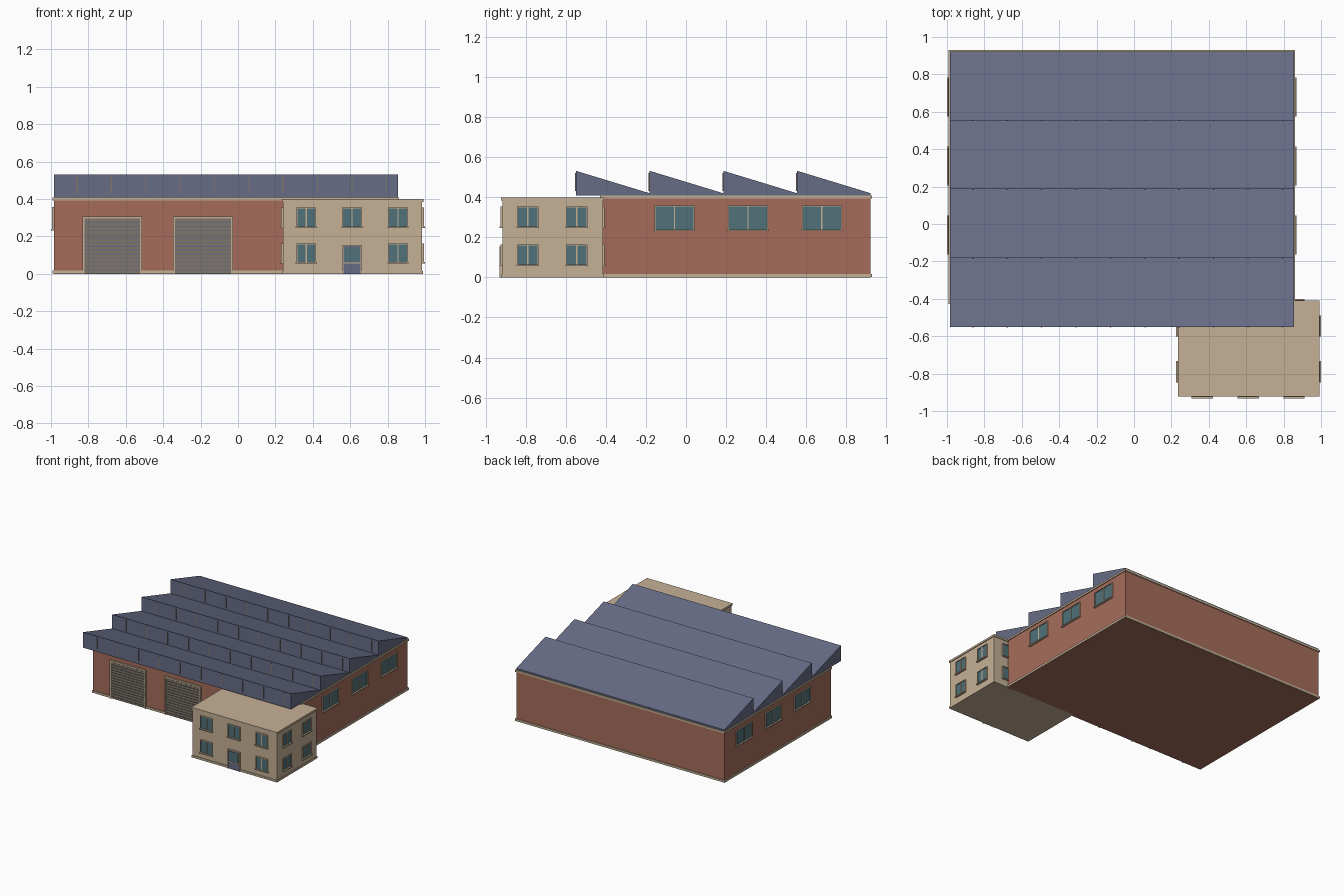
import bpy, bmesh, math
from mathutils import Matrix, Vector

if "Cube" in bpy.data.objects:
    bpy.data.objects.remove(bpy.data.objects["Cube"])


def material(name, rgb):
    m = bpy.data.materials.new(name)
    m.diffuse_color = (*rgb, 1)
    m.use_nodes = True
    m.node_tree.nodes["Principled BSDF"].inputs["Base Color"].default_value = m.diffuse_color
    return m


BRICK = material("brick", (0.38, 0.152, 0.105))
STONE = material("tan stone", (0.56, 0.44, 0.305))
SLATE = material("slate blue", (0.136, 0.15, 0.235))
GLASS = material("teal glass", (0.08, 0.165, 0.19))
METAL = material("grey brown metal", (0.215, 0.18, 0.14))


def boxes(name, mat, spans, frame=Matrix()):
    """One object made of boxes (x0, x1, y0, y1, z0, z1), placed by frame."""
    bm = bmesh.new()
    for x0, x1, y0, y1, z0, z1 in spans:
        place = (Matrix.Translation(((x0 + x1) / 2, (y0 + y1) / 2, (z0 + z1) / 2))
                 @ Matrix.Diagonal((x1 - x0, y1 - y0, z1 - z0, 1)))
        bmesh.ops.create_cube(bm, size=1, matrix=frame @ place)
    return finish(name, mat, bm)


def finish(name, mat, bm):
    bmesh.ops.recalc_face_normals(bm, faces=bm.faces)
    me = bpy.data.meshes.new(name)
    bm.to_mesh(me)
    bm.free()
    me.materials.append(mat)
    ob = bpy.data.objects.new(name, me)
    bpy.context.collection.objects.link(ob)
    return ob


def wall_frame(x, y, turn):
    """Local frame on a wall: x along the wall, -y outwards."""
    return Matrix.Translation((x, y, 0)) @ Matrix.Rotation(math.radians(turn), 4, 'Z')


def window(name, frame, w, z0, z1):
    h, t = w / 2, 0.005
    boxes(name + "_glass", GLASS, [(-h, h, -0.003, 0.004, z0, z1)], frame)
    boxes(name + "_frame", STONE, [
        (-h - t, -h, -0.009, 0.004, z0, z1 + t),
        (h, h + t, -0.009, 0.004, z0, z1 + t),
        (-h, h, -0.009, 0.004, z1, z1 + t),
        (-0.003, 0.003, -0.007, 0.004, z0, z1),
        (-h - 0.009, h + 0.009, -0.015, 0.004, z0 - 0.008, z0)], frame)


# Main building sizes
HX0, HX1, HY0, HY1 = -0.985, 0.855, -0.422, 0.922
OX0, OX1, OY0, OY1 = 0.24, 0.985, -0.917, -0.415
ROOF_Z, PITCH, ROOF_Y = 0.408, 0.368, -0.55


def band(name, x0, x1, y0, y1, z0, z1, out):
    boxes(name, STONE, [(x0 - out, x1 + out, y0 - out, y1 + out, z0, z1)])


# Brick hall with plinth and eave band
boxes("hall_walls", BRICK, [(HX0, HX1, HY0, HY1, 0, 0.4)])
boxes("hall_plinth", STONE, [
    (HX0 - 0.007, HX1 + 0.007, HY1 - 0.01, HY1 + 0.007, 0.001, 0.018),
    (HX0 - 0.007, HX0 + 0.01, HY0 - 0.007, HY1, 0.001, 0.018),
    (HX1 - 0.01, HX1 + 0.007, HY0, HY1, 0.001, 0.018),
    (HX0, -0.83, HY0 - 0.007, HY0 + 0.01, 0.001, 0.018),
    (-0.515, -0.345, HY0 - 0.007, HY0 + 0.01, 0.001, 0.018),
    (-0.03, OX0, HY0 - 0.007, HY0 + 0.01, 0.001, 0.018)])
band("hall_eave", HX0, HX1, HY0, HY1, 0.393, ROOF_Z, 0.007)

# Sawtooth roof: each tooth is a profile extruded along x
for i in range(4):
    y0 = ROOF_Y + i * PITCH
    profile = [(y0, ROOF_Z), (y0 + PITCH, ROOF_Z),
               (y0 + PITCH, 0.42), (y0, 0.532)]
    bm = bmesh.new()
    face = bm.faces.new([bm.verts.new((HX0, y, z)) for y, z in profile])
    new = bmesh.ops.extrude_face_region(bm, geom=[face])["geom"]
    bmesh.ops.translate(bm, vec=Vector((HX1 - HX0, 0, 0)),
                        verts=[v for v in new if isinstance(v, bmesh.types.BMVert)])
    finish(f"roof_tooth_{i + 1}", SLATE, bm)
    # Upright bars on the steep face
    xs = [-0.862 + 0.184 * k for k in range(10)]
    boxes(f"roof_bars_{i + 1}", METAL,
          [(x - 0.003, x + 0.003, y0 - 0.004, y0 + 0.004, 0.43, 0.52) for x in xs])

# Roller doors with slats and surround
for n, x in enumerate((-0.672, -0.187), 1):
    f = wall_frame(x, HY0, 0)
    boxes(f"roller_door_{n}", SLATE, [(-0.15, 0.15, -0.004, 0.004, 0, 0.295)], f)
    step = 0.295 / 14
    boxes(f"roller_slats_{n}", METAL,
          [(-0.15, 0.15, -0.008, 0, k * step + 0.003, (k + 1) * step - 0.003)
           for k in range(14)], f)
    boxes(f"roller_surround_{n}", STONE, [
        (-0.16, -0.149, -0.012, 0.004, 0, 0.306),
        (0.149, 0.16, -0.012, 0.004, 0, 0.306),
        (-0.149, 0.149, -0.012, 0.004, 0.295, 0.306)], f)

# Hall side windows
for n, y in enumerate((-0.058, 0.31, 0.678), 1):
    window(f"hall_right_window_{n}", wall_frame(HX1, y, 90), 0.19, 0.24, 0.353)
    window(f"hall_left_window_{n}", wall_frame(HX0, y, -90), 0.19, 0.24, 0.353)

# Office block with plinth and cornice
boxes("office_walls", STONE, [(OX0, OX1, OY0, OY1, 0, 0.396)])
band("office_plinth", OX0, OX1, OY0, OY1, 0, 0.016, 0.005)
band("office_cornice", OX0, OX1, OY0, OY1, 0.385, 0.4, 0.006)

# Office windows on both floors
for floor, z0, z1 in (("lower", 0.064, 0.158), ("upper", 0.254, 0.35)):
    for n, x in enumerate((0.365, 0.61, 0.855), 1):
        if not (floor == "lower" and n == 2):
            window(f"office_front_{floor}_{n}", wall_frame(x, OY0, 0), 0.096, z0, z1)
    for n, y in enumerate((-0.79, -0.545), 1):
        window(f"office_right_{floor}_{n}", wall_frame(OX1, y, 90), 0.096, z0, z1)
        window(f"office_left_{floor}_{n}", wall_frame(OX0, y, -90), 0.096, z0, z1)
    window(f"office_back_{floor}", wall_frame(0.855, OY1, 180), 0.096, z0, z1)

# Entrance door with glazed top
f = wall_frame(0.61, OY0, 0)
boxes("entrance_door", SLATE, [(-0.046, 0.046, -0.007, 0.004, 0, 0.148)], f)
boxes("entrance_glass", GLASS, [(-0.04, 0.04, -0.01, 0, 0.062, 0.14)], f)
boxes("entrance_frame", STONE, [
    (-0.052, -0.046, -0.013, 0.004, 0, 0.154),
    (0.046, 0.052, -0.013, 0.004, 0, 0.154),
    (-0.046, 0.046, -0.013, 0.004, 0.148, 0.154),
    (-0.046, 0.046, -0.012, 0.004, 0.055, 0.061)], f)
